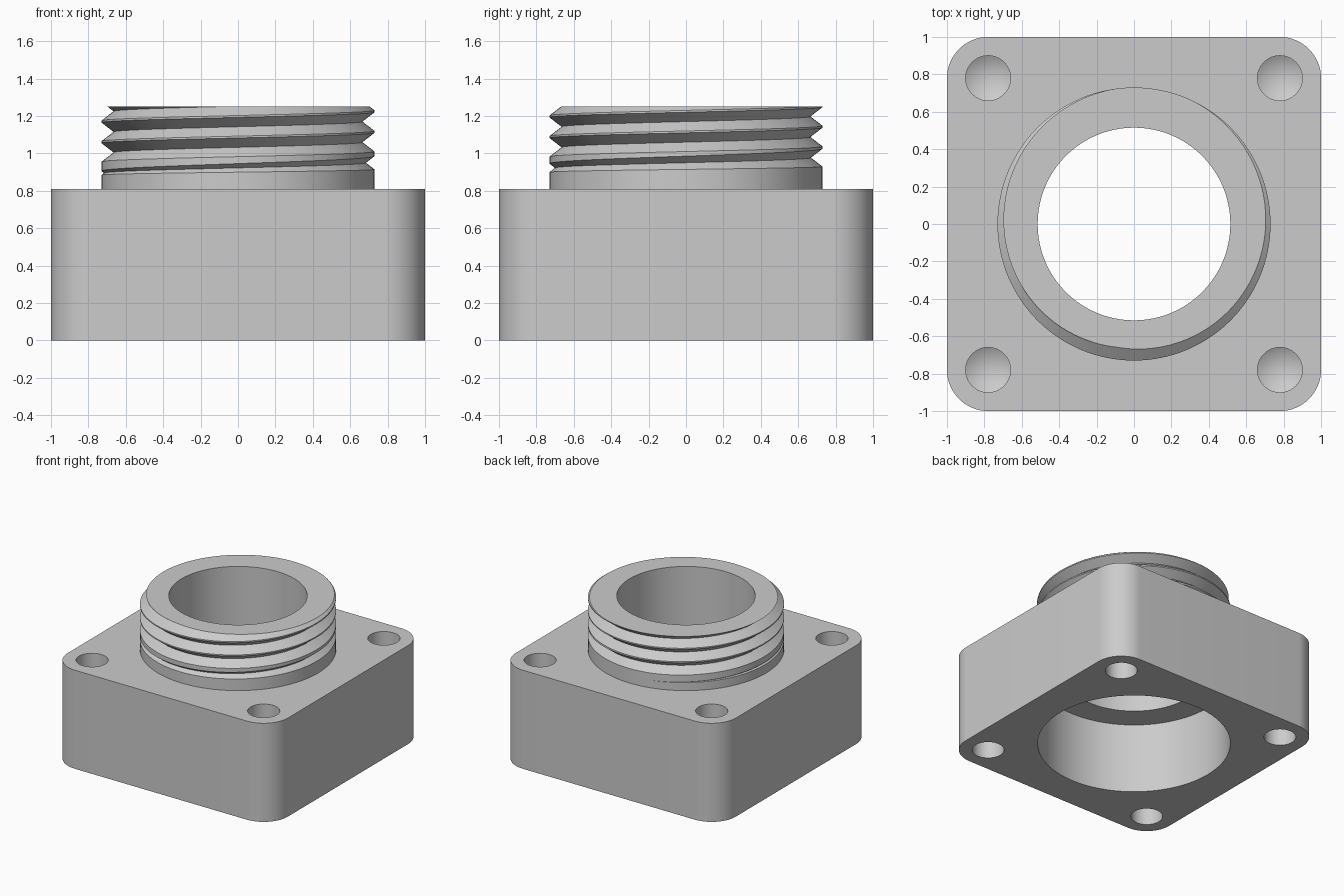
import bpy, bmesh
from math import sin, cos, pi, tau, radians

if "Cube" in bpy.data.objects:
    bpy.data.objects.remove(bpy.data.objects["Cube"])

SEG = 128
TOP, RIM = 0.81, 1.25            # block top and neck rim heights
BORE, CREST = 0.515, 0.73        # neck inner and outer radii
PITCH, DEPTH, SLOPE = 0.11, 0.065, 1.3

grey = bpy.data.materials.new("plain grey")
grey.use_nodes = True
grey.diffuse_color = (0.6, 0.6, 0.6, 1)
grey.node_tree.nodes["Principled BSDF"].inputs["Base Color"].default_value = (0.6, 0.6, 0.6, 1)


def finish(bm, name):
    bmesh.ops.remove_doubles(bm, verts=bm.verts, dist=0.0002)
    bmesh.ops.recalc_face_normals(bm, faces=bm.faces)
    mesh = bpy.data.meshes.new(name)
    bm.to_mesh(mesh)
    bm.free()
    mesh.materials.append(grey)
    obj = bpy.data.objects.new(name, mesh)
    bpy.context.collection.objects.link(obj)
    return obj


def shade(obj, degrees):
    bpy.ops.object.select_all(action='DESELECT')
    obj.select_set(True)
    bpy.context.view_layer.objects.active = obj
    bpy.ops.object.shade_smooth_by_angle(angle=radians(degrees))


def revolve(bm, profile_at, seg, x=0, y=0):
    """Sweep a profile, which may vary with the angle, around a vertical axis."""
    columns = []
    for i in range(seg + 1):
        a = tau * i / seg
        columns.append([bm.verts.new((x + r * cos(a), y + r * sin(a), z))
                        for r, z in profile_at(a)])
    for c, d in zip(columns, columns[1:]):
        for j in range(len(c) - 1):
            bm.faces.new((c[j], d[j], d[j + 1], c[j + 1]))


def cutter(name, profile, seg, x=0, y=0):
    bm = bmesh.new()
    revolve(bm, lambda a: profile, seg, x, y)
    obj = finish(bm, name)
    obj.hide_render = True
    return obj


# Block with rounded vertical corners
bm = bmesh.new()
corner, steps = 0.22, 16
outline = []
for q, (sx, sy) in enumerate([(1, 1), (-1, 1), (-1, -1), (1, -1)]):
    for i in range(steps + 1):
        a = pi / 2 * (q + i / steps)
        outline.append(bm.verts.new((sx * (1 - corner) + corner * cos(a),
                                     sy * (1 - corner) + corner * sin(a), 0)))
floor = bm.faces.new(outline)
raised = bmesh.ops.extrude_face_region(bm, geom=[floor], use_keep_orig=True)["geom"]
bmesh.ops.translate(bm, vec=(0, 0, TOP),
                    verts=[v for v in raised if isinstance(v, bmesh.types.BMVert)])
block = finish(bm, "block")

# Stepped central opening: wide socket below, narrow bore above
cutters = [cutter("opening_cutter",
                  [(0, -0.1), (0.725, -0.1), (0.725, 0.58), (BORE, 0.58), (BORE, 1), (0, 1)], SEG)]

# Blind drilled holes with conical ends, from above and below
for sx in (-1, 1):
    for sy in (-1, 1):
        for start, way in ((TOP, -1), (0, 1)):
            drill = [(0, start - way * 0.1), (0.12, start - way * 0.1),
                     (0.12, start + way * 0.27), (0, start + way * 0.34)]
            cutters.append(cutter("hole_cutter", drill, 48, sx * 0.78, sy * 0.78))

for c in cutters:
    mod = block.modifiers.new("cut", 'BOOLEAN')
    mod.object = c
    mod.operation = 'DIFFERENCE'
    mod.solver = 'EXACT'
bpy.context.view_layer.update()
cut_mesh = bpy.data.meshes.new_from_object(
    block.evaluated_get(bpy.context.evaluated_depsgraph_get()))
block.modifiers.clear()
block.data = cut_mesh
for c in cutters:
    bpy.data.objects.remove(c)
shade(block, 25)


# Threaded neck: a right-hand V groove that fades in over its first turn
def neck_profile(a):
    grooves = []
    for k in range(-2, 4):
        turn = a / tau + k
        fade = min(1, max(0, (turn + 0.71) / 1.0))
        grooves.append((0.95 + PITCH * turn, DEPTH * fade))

    def radius(z):
        return CREST - max(0, max(d - abs(z - g) * SLOPE for g, d in grooves))

    heights = [TOP]
    for g, d in grooves:
        heights += [g - d / SLOPE, g, g + d / SLOPE]
    heights = [min(RIM, max(TOP, z)) for z in heights] + [RIM]
    return [(radius(z), z) for z in heights] + [(BORE, RIM), (BORE, TOP)]


bm = bmesh.new()
revolve(bm, neck_profile, SEG)
bmesh.ops.dissolve_degenerate(bm, dist=0.0002, edges=bm.edges)
neck = finish(bm, "threaded_neck")
shade(neck, 25)
